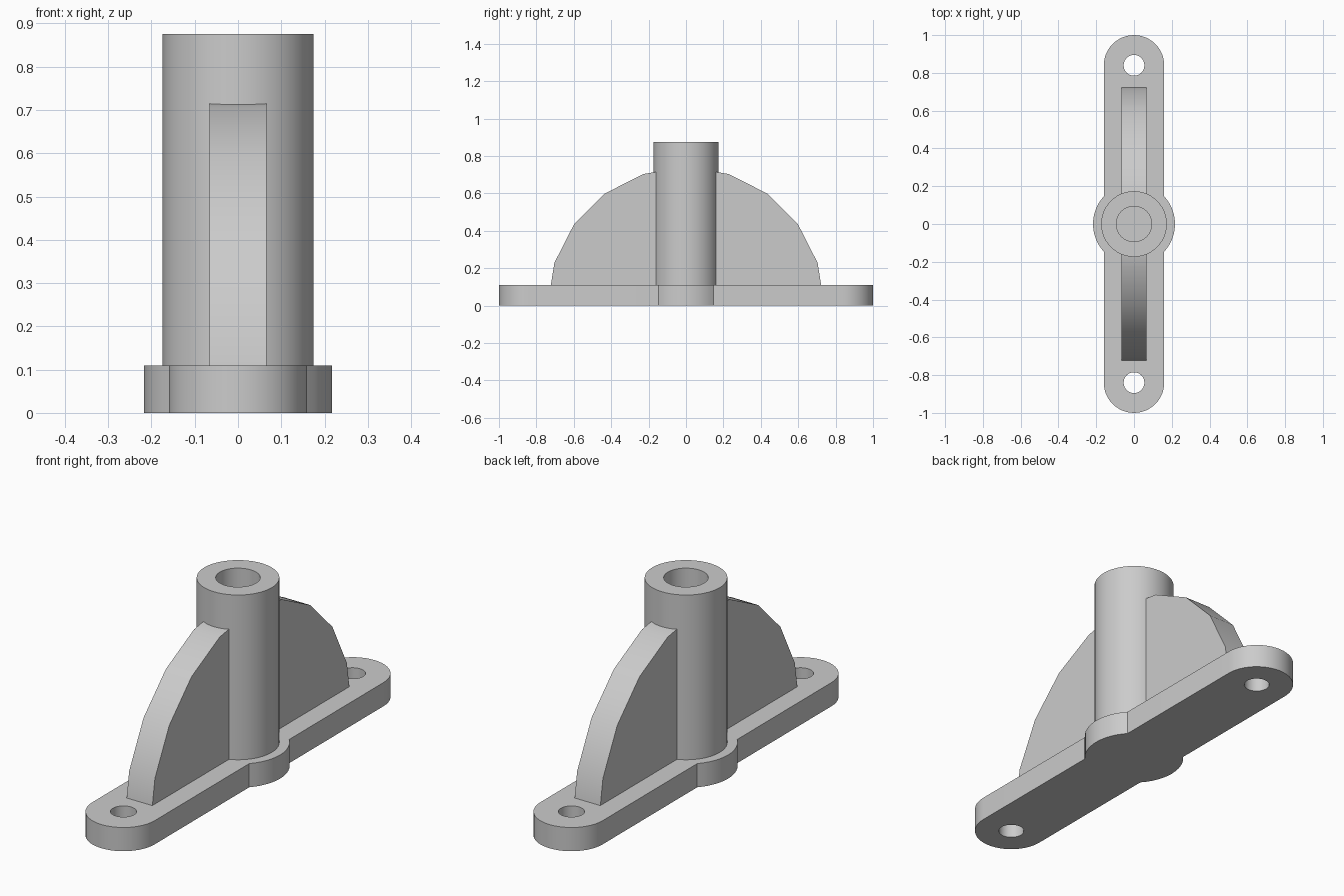
import bpy
import bmesh
from math import sin, cos, pi, sqrt, asin, acos, radians

if "Cube" in bpy.data.objects:
    bpy.data.objects.remove(bpy.data.objects["Cube"], do_unlink=True)

# Main dimensions
PLATE_H, HALF_W, END_Y = 0.11, 0.16, 0.84
HUB_R, POST_R, BORE_R, HOLE_R = 0.217, 0.174, 0.094, 0.055
POST_TOP, RIB_R, RIB_T = 0.875, 0.74, 0.132

grey = bpy.data.materials.new("plain grey")
grey.use_nodes = True
grey.diffuse_color = (0.6, 0.6, 0.6, 1)
grey.node_tree.nodes["Principled BSDF"].inputs["Base Color"].default_value = (0.6, 0.6, 0.6, 1)


def arc(cx, cy, r, a0, a1, n):
    """Points along an arc, both ends included."""
    return [(cx + r * cos(a0 + (a1 - a0) * i / n),
             cy + r * sin(a0 + (a1 - a0) * i / n)) for i in range(n + 1)]


def circle(cx, cy, r, n=32):
    return arc(cx, cy, r, 0, 2 * pi, n)[:-1]


def finish(name, bm):
    """Turn a bmesh into a named, smooth-by-angle object."""
    bmesh.ops.remove_doubles(bm, verts=bm.verts[:], dist=0.0001)
    bmesh.ops.recalc_face_normals(bm, faces=bm.faces[:])
    mesh = bpy.data.meshes.new(name)
    bm.to_mesh(mesh)
    bm.free()
    mesh.materials.append(grey)
    obj = bpy.data.objects.new(name, mesh)
    bpy.context.collection.objects.link(obj)
    bpy.ops.object.select_all(action='DESELECT')
    obj.select_set(True)
    bpy.context.view_layer.objects.active = obj
    bpy.ops.object.shade_smooth_by_angle(angle=radians(30))
    return obj


def extrude_loops(name, loops, z0, z1):
    """Solid from a flat outline followed by hole outlines."""
    curve = bpy.data.curves.new(name + "_outline", 'CURVE')
    curve.dimensions = '2D'
    curve.fill_mode = 'BOTH'
    curve.extrude = (z1 - z0) / 2
    for pts in loops:
        spline = curve.splines.new('POLY')
        spline.points.add(len(pts) - 1)
        for p, (x, y) in zip(spline.points, pts):
            p.co = (x, y, 0, 1)
        spline.use_cyclic_u = True
    helper = bpy.data.objects.new(name + "_outline", curve)
    bpy.context.collection.objects.link(helper)
    bpy.context.view_layer.update()
    graph = bpy.context.evaluated_depsgraph_get()
    mesh = bpy.data.meshes.new_from_object(helper.evaluated_get(graph))
    bm = bmesh.new()
    bm.from_mesh(mesh)
    bmesh.ops.translate(bm, verts=bm.verts[:], vec=(0, 0, (z0 + z1) / 2))
    bpy.data.objects.remove(helper, do_unlink=True)
    bpy.data.curves.remove(curve)
    bpy.data.meshes.remove(mesh)
    return finish(name, bm)


# Base plate: rounded bar with a round hub bulging at the middle, two screw holes
swing = acos(HALF_W / HUB_R)
outline = (arc(0, 0, HUB_R, -swing, swing, 12)
           + arc(0, END_Y, HALF_W, 0, pi, 24)
           + arc(0, 0, HUB_R, pi - swing, pi + swing, 12)
           + arc(0, -END_Y, HALF_W, pi, 2 * pi, 24))
extrude_loops("base_plate",
              [outline, circle(0, END_Y, HOLE_R), circle(0, -END_Y, HOLE_R)],
              0, PLATE_H)

# Hollow post, its bore ending at the plate
extrude_loops("post", [circle(0, 0, POST_R, 48), circle(0, 0, BORE_R)],
              PLATE_H, POST_TOP)

# Ribs: facetted quarter discs running from the post towards each screw hole
step = radians(18)
inner = 0.155
foot = RIB_R - PLATE_H * (1 - cos(step)) / sin(step)
top = RIB_R - inner * (1 - cos(step)) / sin(step)
profile = ([(inner, PLATE_H), (foot, PLATE_H)]
           + arc(0, 0, RIB_R, step, 4 * step, 3) + [(inner, top)])
for name, side in (("front_rib", -1), ("back_rib", 1)):
    bm = bmesh.new()
    face = bm.faces.new([bm.verts.new((-RIB_T / 2, side * y, z)) for y, z in profile])
    grown = bmesh.ops.extrude_face_region(bm, geom=[face], use_keep_orig=True)
    moved = [v for v in grown["geom"] if isinstance(v, bmesh.types.BMVert)]
    bmesh.ops.translate(bm, verts=moved, vec=(RIB_T, 0, 0))
    finish(name, bm)
